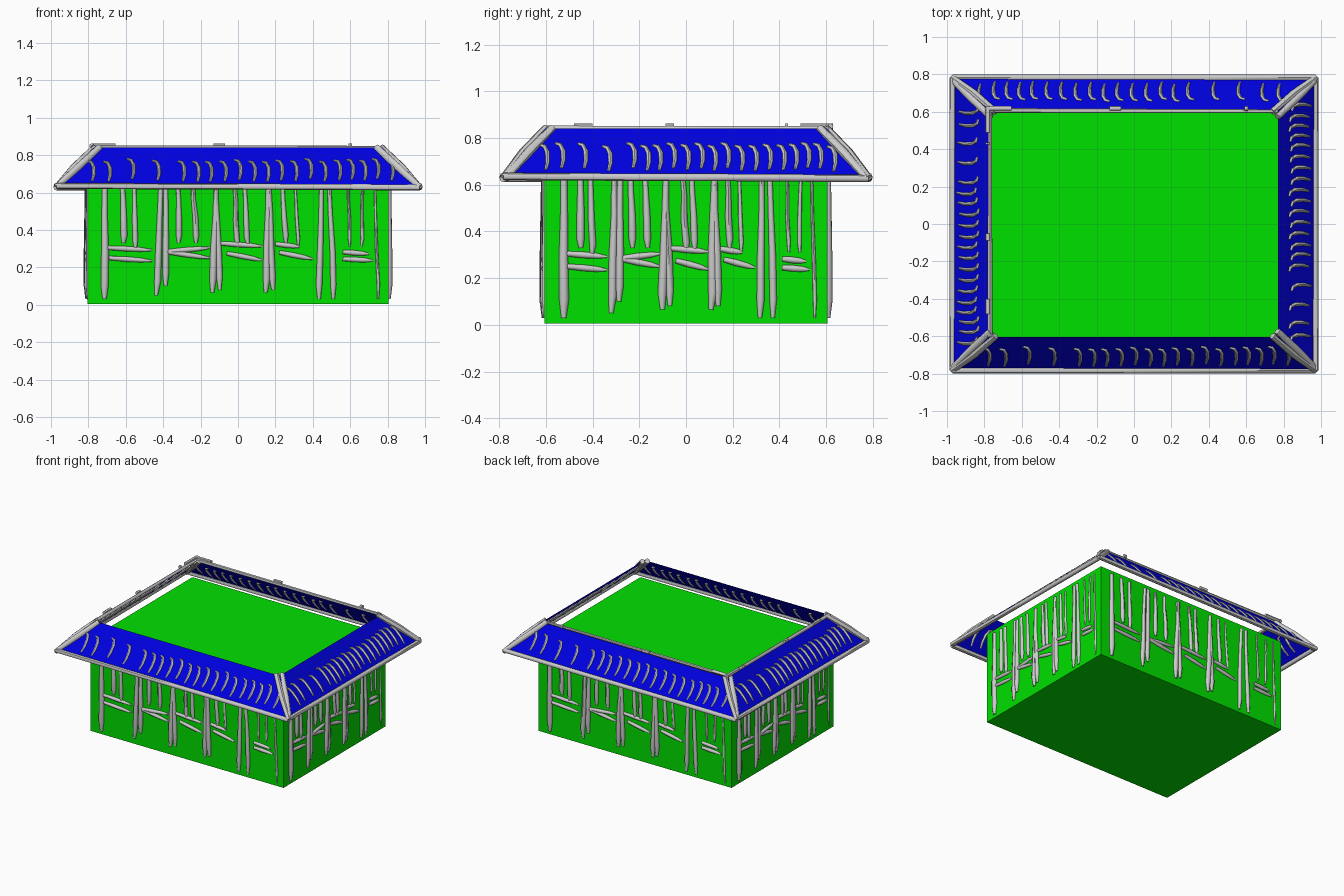
import bpy, bmesh, random
from math import pi

if "Cube" in bpy.data.objects:
    bpy.data.objects.remove(bpy.data.objects["Cube"])

random.seed(4)
HX, HY, TOP = 0.805, 0.607, 0.70          # wall half sizes and height
EAVE_Z, RIDGE_Z = 0.632, 0.84
EX, EY, RX, RY = 0.97, 0.782, 0.77, 0.603  # eave and ridge half sizes


def material(name, col):
    m = bpy.data.materials.new(name)
    m.diffuse_color = col
    m.use_nodes = True
    m.node_tree.nodes["Principled BSDF"].inputs["Base Color"].default_value = m.diffuse_color
    return m


def mesh_object(name, verts, faces, mat):
    me = bpy.data.meshes.new(name)
    me.from_pydata(verts, [], faces)
    me.materials.append(mat)
    ob = bpy.data.objects.new(name, me)
    bpy.context.collection.objects.link(ob)
    return ob


def tubes(name, paths):
    """Each path is a list of (point, radius); all become one smooth mesh."""
    cu = bpy.data.curves.new(name, 'CURVE')
    cu.dimensions = '3D'
    cu.bevel_depth = 1.0
    cu.bevel_resolution = 2
    cu.use_fill_caps = True
    for path in paths:
        sp = cu.splines.new('POLY')
        sp.points.add(len(path) - 1)
        for p, (co, r) in zip(sp.points, path):
            p.co = (*co, 1)
            p.radius = r
    ob = bpy.data.objects.new(name, cu)
    bpy.context.collection.objects.link(ob)
    bpy.ops.object.select_all(action='DESELECT')
    ob.select_set(True)
    bpy.context.view_layer.objects.active = ob
    bpy.ops.object.convert(target='MESH')
    bpy.ops.object.shade_smooth_by_angle(angle=pi / 4)


def place(k, u, out, z):
    """Side k (front, right, back, left): u runs left to right seen from outside."""
    return [(u, -out, z), (out, u, z), (-u, out, z), (-out, -u, z)][k]


green = material("green", (0.0, 0.75, 0.0, 1))
blue = material("blue", (0.0, 0.0, 0.75, 1))

# Closed wall block
wv = [(x, y, z) for z in (0.005, TOP) for x, y in ((-HX, -HY), (HX, -HY), (HX, HY), (-HX, HY))]
mesh_object("wall_block", wv, [(3, 2, 1, 0), (4, 5, 6, 7), (0, 1, 5, 4), (1, 2, 6, 5),
                               (2, 3, 7, 6), (3, 0, 4, 7)], green)

# Open roof ring of four sloping panels
rv = [(sx * a, sy * b, z) for a, b, z in ((EX, EY, EAVE_Z), (RX, RY, RIDGE_Z))
      for sx, sy in ((-1, -1), (1, -1), (1, 1), (-1, 1))]
mesh_object("roof_panels", rv, [(i, (i + 1) % 4, (i + 1) % 4 + 4, i + 4) for i in range(4)], blue)

# Wall strokes: (top u, bottom u, bottom z, radius), in front wall units
POSTS = [(-.71, -.71, .03, .020), (-.62, -.61, .33, .017), (-.555, -.545, .30, .014),
         (-.415, -.435, .05, .017), (-.385, -.39, .10, .017), (-.32, -.315, .33, .015),
         (-.24, -.225, .33, .015), (-.115, -.14, .065, .018), (-.12, -.095, .08, .016),
         (-.02, .00, .31, .014), (.035, .05, .32, .014), (.165, .15, .065, .018),
         (.165, .185, .08, .017), (.24, .255, .33, .014), (.305, .325, .31, .009),
         (.445, .43, .03, .016), (.49, .51, .03, .015), (.585, .60, .31, .008),
         (.67, .66, .31, .009), (.735, .75, .03, .008)]
RAILS = [(-.70, .305, -.46, .292), (-.69, .25, -.46, .235), (-.38, .285, -.15, .305),
         (-.38, .282, -.15, .25), (-.09, .328, .13, .313), (-.06, .275, .13, .238),
         (.20, .325, .33, .31), (.22, .28, .40, .245), (.56, .282, .70, .272),
         (.56, .245, .72, .237)]
# Short hooked roof strokes
HOOKS = [-.80, -.71, -.58, -.44, -.30, -.22, -.15, -.07, .01, .09, .165, .24,
         .32, .40, .48, .56, .63, .70, .77, .85]

for k, side in enumerate(("front", "right", "back", "left")):
    wall_out = HY if k % 2 == 0 else HX
    s = 1.0 if k % 2 == 0 else 0.735
    e_out, r_out = (EY, RY) if k % 2 == 0 else (EX, RX)
    e_len, r_len = (EX, RX) if k % 2 == 0 else (EY, RY)

    # Vertical strokes, thickest low down with a pointed foot
    paths = []
    for ut, ub, zb, r in POSTS:
        path = []
        for t, f in ((0, .7), (.3, .8), (.6, 1), (.88, 1.05), (1, .55)):
            u = (ut + (ub - ut) * t + random.uniform(-.004, .004)) * s
            path.append((place(k, u, wall_out, .67 + (zb - .67) * t), r * f))
        paths.append(path)
    tubes(side + "_posts", paths)

    # Double rails
    paths = []
    for u0, z0, u1, z1 in RAILS:
        paths.append([(place(k, (u0 + (u1 - u0) * t) * s, wall_out, z0 + (z1 - z0) * t), r)
                      for t, r in ((0, .011), (.4, .014), (.75, .012), (1, .005))])
    tubes(side + "_rails", paths)

    # Roof tile strokes
    def slope(u, z):
        t = (z - EAVE_Z) / (RIDGE_Z - EAVE_Z)
        return place(k, u, e_out + (r_out - e_out) * t, z)
    paths = []
    for u in HOOKS:
        d = random.uniform(-.008, .008)
        u *= .97 * (1 if k % 2 == 0 else .77)
        paths.append([(slope(u - .03, .772 + d), .006), (slope(u - .008, .765 + d), .009),
                      (slope(u + .004, .74 + d), .010), (slope(u + .005, .70 + d), .009),
                      (slope(u - .003, .665 + d), .006)])
    tubes(side + "_tile_strokes", paths)

    # Eave tube
    tubes(side + "_eave", [[(place(k, u * e_len, e_out, EAVE_Z + dz), .016)
                            for u, dz in ((-1, .004), (-.4, .001), (.3, -.001), (1, -.005))]])

    # Hip tubes at both ends of the panel
    paths = []
    for e in (-1, 1):
        paths.append([(place(k, e * (e_len + .002 - .012 * (k % 2)), e_out, EAVE_Z - .004), .017),
                      (place(k, e * (e_len + r_len - .03) / 2, (e_out + r_out) / 2 + .006,
                             (EAVE_Z + RIDGE_Z) / 2), .020),
                      (place(k, e * (r_len - .03), r_out - .004, RIDGE_Z + .002), .018)])
    tubes(side + "_hips", paths)

# Thin ridge tubes along the back and left only, with short stubs on top
tubes("back_ridge", [[((-RX, RY + .004, RIDGE_Z), .013), ((RX, RY, RIDGE_Z), .010)]])
tubes("left_ridge", [[((-RX, -RY, RIDGE_Z), .013), ((-RX, RY, RIDGE_Z), .011)]])
stubs = [((x - w, RY + .015, .85), (x + w, RY + .015, .85)) for x, w in ((-.72, .065), (-.10, .03), (.60, .01))]
stubs += [((-.782, y - w, .85), (-.782, y + w, .85)) for y, w in ((.56, .07), (-.07, .018), (-.44, .04), (.43, .006))]
tubes("ridge_stubs", [[(a, .013), (b, .013)] for a, b in stubs])
